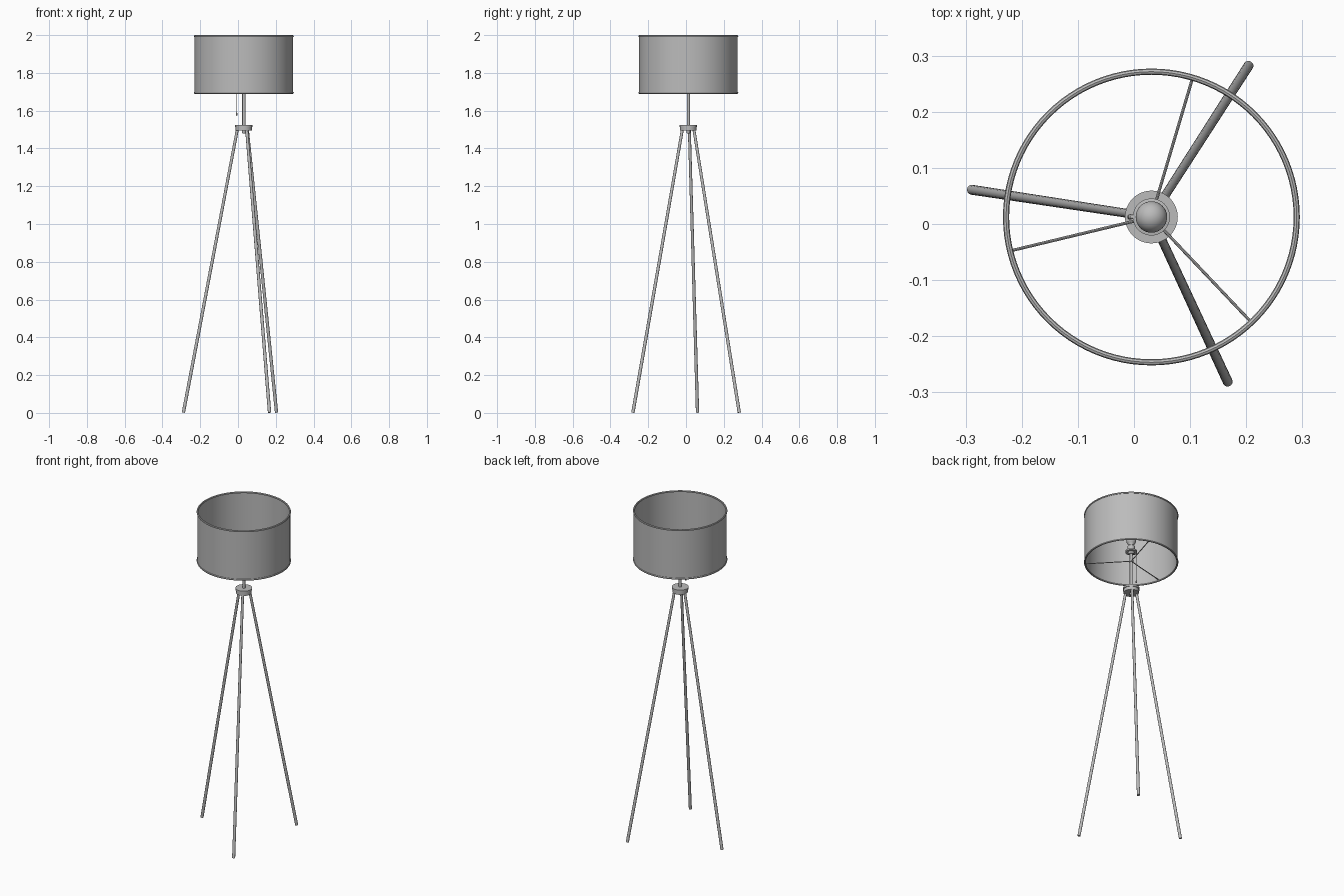
import bpy, bmesh
from math import cos, sin, pi, radians
from mathutils import Vector

cube = bpy.data.objects.get("Cube")
if cube:
    bpy.data.objects.remove(cube, do_unlink=True)

AXIS = Vector((0.031, 0.0125, 0))   # lamp axis, offset from the splayed feet

grey = bpy.data.materials.new("plain grey")
grey.use_nodes = True
colour = (0.5, 0.5, 0.5, 1)
grey.diffuse_color = colour
grey.node_tree.nodes["Principled BSDF"].inputs["Base Color"].default_value = colour


def finish(bm, name):
    bmesh.ops.recalc_face_normals(bm, faces=bm.faces)
    mesh = bpy.data.meshes.new(name)
    bm.to_mesh(mesh)
    bm.free()
    mesh.materials.append(grey)
    obj = bpy.data.objects.new(name, mesh)
    bpy.context.collection.objects.link(obj)
    bpy.ops.object.select_all(action="DESELECT")
    obj.select_set(True)
    bpy.context.view_layer.objects.active = obj
    bpy.ops.object.shade_smooth_by_angle(angle=radians(35))
    return obj


def lathe(name, profile, centre=AXIS, steps=48, closed=False):
    """Spin a (radius, height) profile round a vertical line."""
    bm = bmesh.new()
    verts = [bm.verts.new((r, 0, z)) for r, z in profile]
    pairs = list(zip(verts, verts[1:]))
    if closed:
        pairs.append((verts[-1], verts[0]))
    edges = [bm.edges.new(p) for p in pairs]
    bmesh.ops.spin(bm, geom=verts + edges, cent=(0, 0, 0), axis=(0, 0, 1),
                   angle=2 * pi, steps=steps, use_merge=True)
    bmesh.ops.remove_doubles(bm, verts=bm.verts, dist=0.00005)
    bmesh.ops.translate(bm, verts=bm.verts, vec=centre)
    return finish(bm, name)


def rod(name, start, end, r_start, r_end, sides=16):
    """Straight round bar between two points."""
    start, end = Vector(start), Vector(end)
    along = end - start
    bm = bmesh.new()
    bmesh.ops.create_cone(bm, cap_ends=True, segments=sides,
                          radius1=r_start, radius2=r_end, depth=along.length)
    turn = along.to_track_quat("Z", "Y").to_matrix()
    bmesh.ops.rotate(bm, verts=bm.verts, cent=(0, 0, 0), matrix=turn)
    bmesh.ops.translate(bm, verts=bm.verts, vec=(start + end) / 2)
    return finish(bm, name)


# Drum shade: thin wall with a round wire hoop at each edge
lathe("shade_wall", [(0.257, 1.694), (0.261, 1.694), (0.261, 1.996), (0.257, 1.996)],
      steps=96, closed=True)
for name, z in (("shade_bottom_hoop", 1.6945), ("shade_top_hoop", 1.9945)):
    hoop = [(0.259 + 0.0055 * cos(a * pi / 4), z + 0.0055 * sin(a * pi / 4))
            for a in range(8)]
    lathe(name, hoop, steps=96, closed=True)

# Three thin spokes carrying the shade, with their collar
for i in range(3):
    a = radians(73.5 + 120 * i)
    out = Vector((cos(a), sin(a), 0))
    height = Vector((0, 0, 1.7))
    rod(f"shade_spoke_{i + 1}", AXIS + out * 0.008 + height,
        AXIS + out * 0.259 + height, 0.0027, 0.0027, 8)
lathe("spoke_collar", [(0, 1.694), (0.012, 1.694), (0.012, 1.706), (0, 1.706)])

# Centre pole and tripod hub
lathe("pole", [(0, 1.5), (0.0085, 1.5), (0.0085, 1.76), (0, 1.76)], steps=24)
lathe("hub", [(0, 1.494), (0.043, 1.494), (0.043, 1.514), (0.047, 1.514),
              (0.047, 1.525), (0, 1.525)])
lathe("hub_nut", [(0, 1.48), (0.008, 1.48), (0.01, 1.485), (0.01, 1.495), (0, 1.495)],
      steps=24)

# Splayed tripod legs
feet = [(-0.289, 0.061), (0.204, 0.282), (0.167, -0.281)]
for i, (x, y) in enumerate(feet):
    foot = Vector((x, y, 0.002))
    out = (Vector((x, y, 0)) - AXIS).normalized()
    rod(f"leg_{i + 1}", foot, AXIS + out * 0.034 + Vector((0, 0, 1.505)),
        0.0088, 0.0078)

# Lamp socket with flange
lathe("socket", [(0, 1.745), (0.014, 1.745), (0.018, 1.757), (0.033, 1.757),
                 (0.033, 1.766), (0.021, 1.768), (0.021, 1.795), (0.017, 1.8), (0, 1.8)])

# Round bulb
lathe("bulb", [(0, 1.797), (0.014, 1.797), (0.016, 1.807)] +
      [(0.028 * cos(radians(a)), 1.833 + 0.028 * sin(radians(a)))
       for a in range(-40, 90, 10)] + [(0, 1.861)], steps=32)

# Pull chain and its weight
CHAIN = Vector((-0.007, 0.0125, 0))
rod("pull_chain", CHAIN + Vector((0, 0, 1.585)), CHAIN + Vector((0, 0, 1.77)),
    0.0015, 0.0015, 8)
rod("chain_arm", AXIS + Vector((0, 0, 1.762)), CHAIN + Vector((-0.003, 0, 1.762)),
    0.004, 0.004, 12)
lathe("chain_weight", [(0, 1.572), (0.004, 1.574), (0.005, 1.58), (0.0035, 1.588),
                       (0, 1.592)], centre=CHAIN, steps=12)
